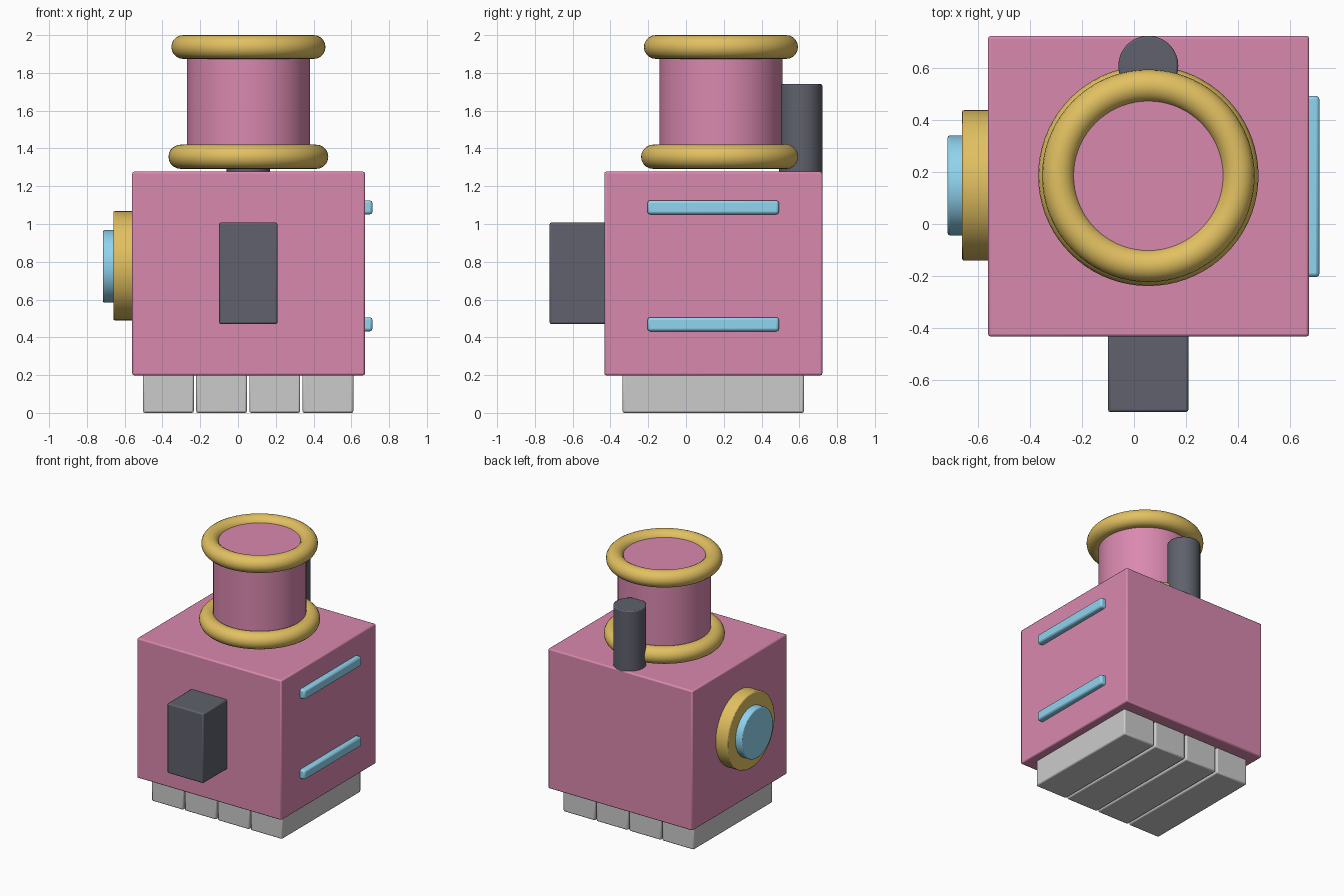
import bpy, math

if "Cube" in bpy.data.objects:
    bpy.data.objects.remove(bpy.data.objects["Cube"])


def material(name, color):
    m = bpy.data.materials.new(name)
    m.diffuse_color = (*color, 1)
    m.use_nodes = True
    m.node_tree.nodes["Principled BSDF"].inputs["Base Color"].default_value = m.diffuse_color
    return m


PINK = material("pink", (0.70, 0.25, 0.43))
GOLD = material("gold", (0.76, 0.53, 0.12))
BLUE = material("blue", (0.28, 0.66, 0.87))
DARK = material("dark", (0.115, 0.12, 0.15))


def finish(name, mat, bevel=0):
    ob = bpy.context.object
    ob.name = name
    if mat:
        ob.data.materials.append(mat)
    bpy.ops.object.shade_smooth_by_angle(angle=math.radians(35))
    if bevel:
        b = ob.modifiers.new("bevel", 'BEVEL')
        b.width, b.segments = bevel, 2
        b.limit_method, b.angle_limit = 'ANGLE', math.radians(40)
    return ob


def box(name, lo, hi, mat=None, bevel=0.01):
    bpy.ops.mesh.primitive_cube_add(
        size=1, location=[(a + b) / 2 for a, b in zip(lo, hi)])
    bpy.context.object.scale = [b - a for a, b in zip(lo, hi)]
    bpy.ops.object.transform_apply(location=False, rotation=False, scale=True)
    return finish(name, mat, bevel)


def cylinder(name, loc, r, depth, mat, rot=(0, 0, 0), bevel=0.008):
    bpy.ops.mesh.primitive_cylinder_add(
        vertices=64, radius=r, depth=depth, location=loc, rotation=rot)
    return finish(name, mat, bevel)


def ring(name, loc, major, minor):
    bpy.ops.mesh.primitive_torus_add(
        major_segments=72, minor_segments=20, location=loc,
        major_radius=major, minor_radius=minor)
    return finish(name, GOLD)


CX, CY = 0.055, 0.145

# Main body
box("body", (-0.56, -0.432, 0.199), (0.672, 0.722, 1.277), PINK)

# Four foot slabs under the body
for i in range(4):
    x = -0.503 + i * 0.2815
    box(f"foot_slab_{i + 1}", (x, -0.336, 0), (x + 0.269, 0.625, 0.23))

# Turret with two rings, hovering just above the body
cylinder("turret", (CX, 0.185, 1.645), 0.326, 0.63, PINK)
ring("upper_ring", (CX, 0.185, 1.937), 0.345, 0.063)
ring("lower_ring", (CX, 0.185, 1.356), 0.359, 0.064)

# Rear pipe and front block
cylinder("rear_pipe", (CX, 0.607, 1.495), 0.115, 0.49, DARK)
box("front_block", (-0.10, -0.722, 0.47), (0.209, -0.40, 1.008), DARK)

# Round port on the left side
side = (0, math.pi / 2, 0)
cylinder("port_rim", (-0.60, 0.148, 0.779), 0.289, 0.12, GOLD, side)
cylinder("port_lens", (-0.6575, 0.148, 0.776), 0.192, 0.115, BLUE, side)

# Trim bars on the right side
for label, z in (("lower", 0.469), ("upper", 1.088)):
    box(f"{label}_trim_bar", (0.63, -0.204, z - 0.037),
        (0.712, 0.492, z + 0.037), BLUE, 0.014)
